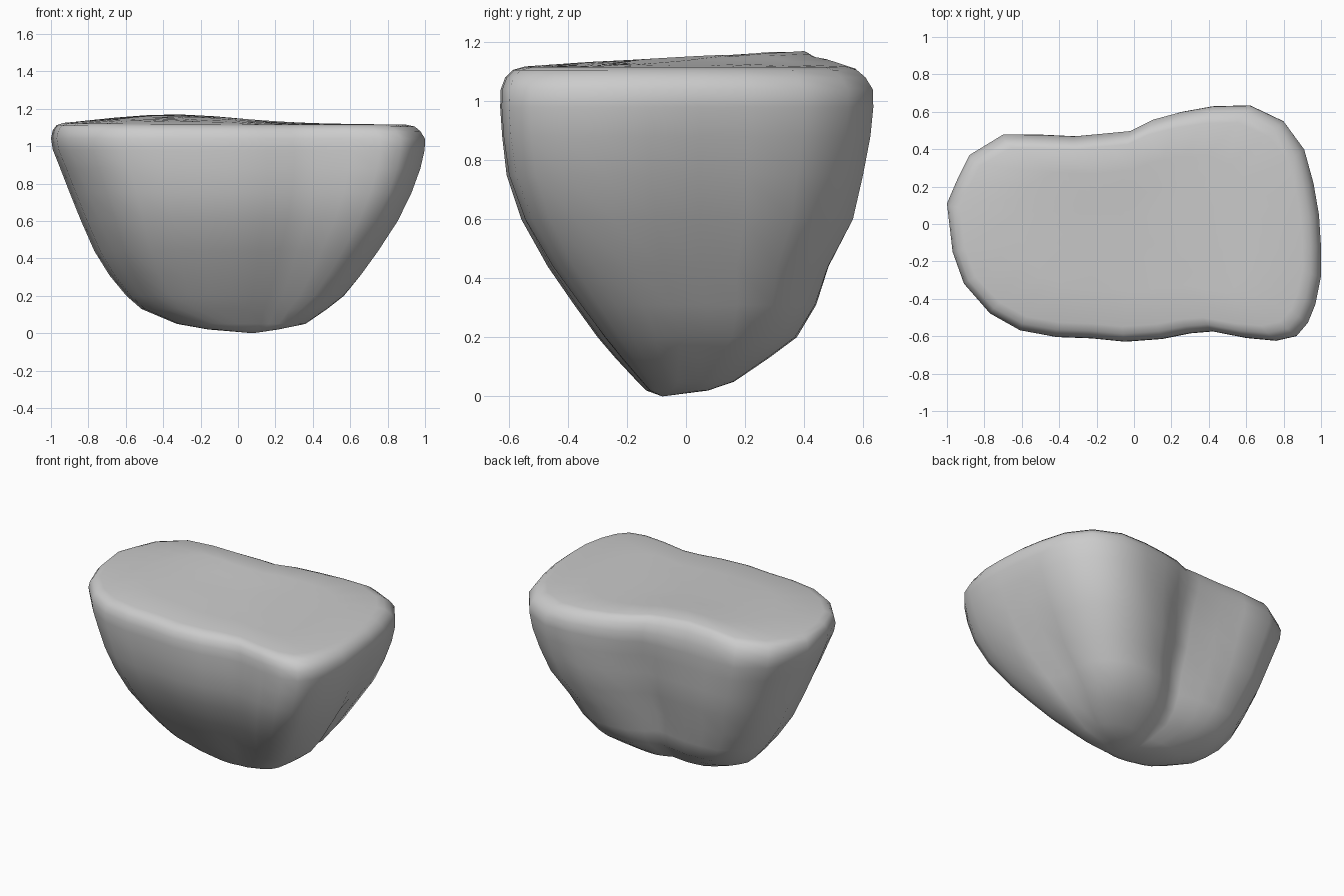
import bpy, bmesh, math

if "Cube" in bpy.data.objects:
    bpy.data.objects.remove(bpy.data.objects["Cube"])

# plan outline of the rock at its widest height
OUTLINE = [(-1, .11), (-.94, .25), (-.88, .37), (-.70, .48), (-.50, .478), (-.32, .47), (-.12, .49), (-.02, .50),
           (.10, .56), (.25, .60), (.42, .63), (.62, .635), (.80, .55), (.91, .40), (.96, .22),
           (.99, .05), (1, -.12), (1, -.28), (.97, -.43), (.93, -.53), (.87, -.60), (.76, -.625),
           (.60, -.61), (.42, -.575), (.30, -.585), (.15, -.615), (-.05, -.63), (-.23, -.612),
           (-.42, -.605), (-.61, -.57), (-.77, -.48), (-.91, -.32), (-.97, -.15)]

# height, min x, max x, min y, max y, roundness
LEVELS = [(.02, -.16, .22, -.135, .08, .6),
          (.05, -.33, .37, -.165, .17, .5),
          (.13, -.52, .49, -.24, .29, .42),
          (.20, -.60, .58, -.30, .385, .34),
          (.31, -.69, .67, -.38, .45, .24),
          (.44, -.77, .76, -.47, .49, .15),
          (.60, -.84, .86, -.56, .57, .08),
          (.75, -.90, .93, -.61, .60, .03),
          (.88, -.95, .975, -.625, .622, 0),
          (.98, -.99, .998, -.632, .632, 0),
          (1.04, -1, 1, -.63, .63, 0),
          (1.08, -.99, .975, -.615, .605, 0),
          (1.105, -.97, .945, -.59, .575, 0),
          (1.115, -.93, .90, -.55, .54, 0),
          (1.118, -.62, .62, -.36, .36, 0),
          (1.118, -.31, .31, -.18, .18, 0)]


def swell(x, y):
    """gentle rise of the top towards the back left"""
    return .055 * math.exp(-((x + .35) / .5) ** 2) * min(1, max(0, (y + .6) / 1.0))


def groove(u, v, z):
    """vertical hollows in the sides, deeper towards the bottom"""
    deep = max(0, min(1, (1.05 - z) / .7))
    cut = 0
    if v > 0:
        cut += .17 * math.exp(-((u + .04) / .17) ** 2)
    if u > .6:
        cut += .08 * math.exp(-((v - .12) / .25) ** 2)
    if u < -.6:
        cut += .05 * math.exp(-((v + .45) / .2) ** 2)
    return 1 - cut * deep


bm = bmesh.new()
rings = []
for z, x0, x1, y0, y1, rnd in LEVELS:
    ring = []
    for px, py in OUTLINE:
        u, v = px, py / .6325
        r = math.hypot(u, v)
        k = (1 - rnd + rnd / r) * groove(u, v, z)
        x = (x0 + x1) / 2 + u * k * (x1 - x0) / 2
        y = (y0 + y1) / 2 + v * k * (y1 - y0) / 2
        top = max(0, min(1, (z - 1.0) / .115))
        ring.append(bm.verts.new((x, y, z + swell(x, y) * top)))
    rings.append(ring)

# side walls and the top surface
n = len(OUTLINE)
for a, b in zip(rings, rings[1:]):
    for i in range(n):
        j = (i + 1) % n
        bm.faces.new((a[i], a[j], b[j], b[i]))

# closing fans at the bottom tip and the middle of the top
for ring, co in ((rings[0], (.08, -.08, 0)), (rings[-1], (0, 0, 1.118 + swell(0, 0)))):
    tip = bm.verts.new(co)
    for i in range(n):
        bm.faces.new((ring[i], ring[(i + 1) % n], tip))

bmesh.ops.recalc_face_normals(bm, faces=bm.faces)
for f in bm.faces:
    f.smooth = True
mesh = bpy.data.meshes.new("floating_rock")
bm.to_mesh(mesh)
bm.free()
rock = bpy.data.objects.new("floating_rock", mesh)
bpy.context.collection.objects.link(rock)
